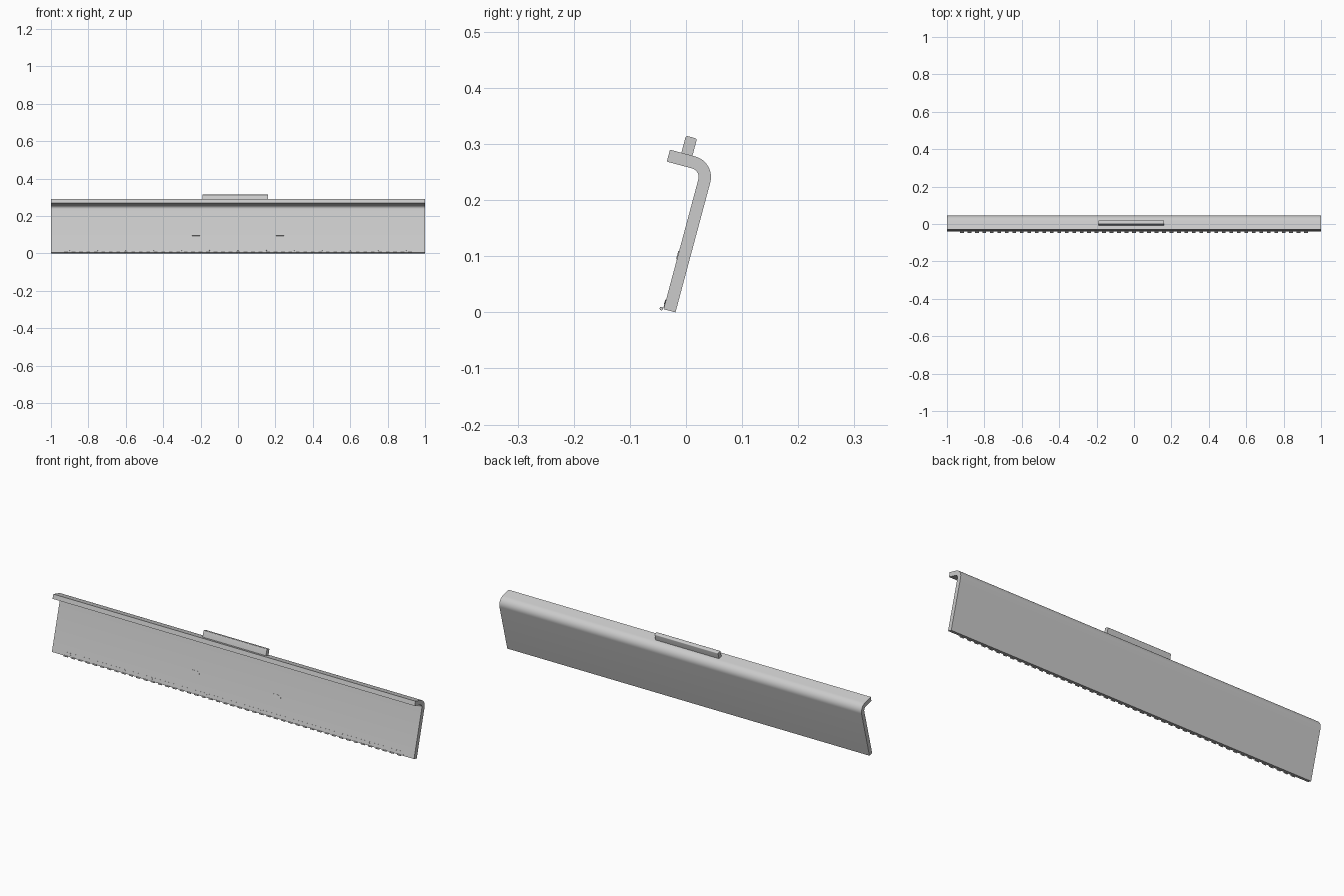
import bpy, bmesh
from math import sin, cos, pi, radians

if "Cube" in bpy.data.objects:
    bpy.data.objects.remove(bpy.data.objects["Cube"])

TILT = radians(15)
OY, OZ = -0.040, 0.0057   # bottom front corner of the panel


def place(n, u):
    """Board coordinates (n = out of front face, u = up the panel) to y, z."""
    return OY + u * sin(TILT) - n * cos(TILT), OZ + u * cos(TILT) + n * sin(TILT)


def arc(cn, cu, r, a0, a1, steps):
    return [(cn + r * cos(radians(a0 + (a1 - a0) * i / steps)),
             cu + r * sin(radians(a0 + (a1 - a0) * i / steps))) for i in range(steps + 1)]


def add_prism(bm, profile, x0, x1):
    a = [bm.verts.new((x0, *place(*p))) for p in profile]
    b = [bm.verts.new((x1, *place(*p))) for p in profile]
    bm.faces.new(a)
    bm.faces.new(b[::-1])
    for i in range(len(a)):
        j = (i + 1) % len(a)
        bm.faces.new((a[i], b[i], b[j], a[j]))


def rect(n0, n1, u0, u1):
    return [(n0, u0), (n1, u0), (n1, u1), (n0, u1)]


def make(name, prisms):
    bm = bmesh.new()
    for profile, x0, x1 in prisms:
        add_prism(bm, profile, x0, x1)
    bmesh.ops.recalc_face_normals(bm, faces=bm.faces)
    me = bpy.data.meshes.new(name)
    bm.to_mesh(me)
    bm.free()
    ob = bpy.data.objects.new(name, me)
    bpy.context.collection.objects.link(ob)
    bpy.ops.object.select_all(action='DESELECT')
    ob.select_set(True)
    bpy.context.view_layer.objects.active = ob
    bpy.ops.object.shade_smooth_by_angle(angle=radians(35))
    return ob


# Bent board: leaning panel with a rounded lip at the top
T, TOP, LIP = 0.022, 0.2775, 0.0625
R_OUT, R_IN = 0.038, 0.016
board = [(0, 0)]
board += arc(R_IN, TOP - T - R_IN, R_IN, 180, 90, 8)
board += [(LIP, TOP - T), (LIP, TOP)]
board += arc(R_OUT - T, TOP - R_OUT, R_OUT, 90, 180, 12)
board += [(-T, 0)]
make("bent_board", [(board, -1, 1)])

# Raised grip strip on the lip, with softened top edges
grip = [(0.021, TOP - 0.004), (0.0415, TOP - 0.004)]
grip += arc(0.0375, 0.305, 0.004, 0, 90, 4) + arc(0.025, 0.305, 0.004, 90, 180, 4)
make("grip_strip", [(grip, -0.19, 0.16)])

# Hinge leaf lying on the lower front face
make("hinge_leaf", [(rect(-0.001, 0.0008, 0.002, 0.019), -0.94, 0.94)])

# Row of hinge knuckles along the bottom edge
knuckle = arc(0.004, 0.0, 0.0032, 0, 360 - 360 / 12, 11)
make("hinge_knuckles", [(knuckle, -0.93 + 0.04 * i, -0.91 + 0.04 * i) for i in range(47)])

# Hinge screw heads: low discs on the leaf
bm = bmesh.new()
for i in range(13):
    x = -0.9 + 0.15 * i
    rings = []
    for n in (0.0, 0.0016):
        rings.append([bm.verts.new((x + 0.004 * cos(k * pi / 5),
                                    *place(n, 0.0125 + 0.004 * sin(k * pi / 5))))
                      for k in range(10)])
    bm.faces.new(rings[1])
    for k in range(10):
        m = (k + 1) % 10
        bm.faces.new((rings[0][k], rings[0][m], rings[1][m], rings[1][k]))
bmesh.ops.recalc_face_normals(bm, faces=bm.faces)
me = bpy.data.meshes.new("hinge_screws")
bm.to_mesh(me)
bm.free()
bpy.context.collection.objects.link(bpy.data.objects.new("hinge_screws", me))

# Two thin pads on the front face
make("front_pads", [(rect(-0.001, 0.0015, 0.092, 0.107), x - 0.022, x + 0.022)
                    for x in (-0.225, 0.225)])
